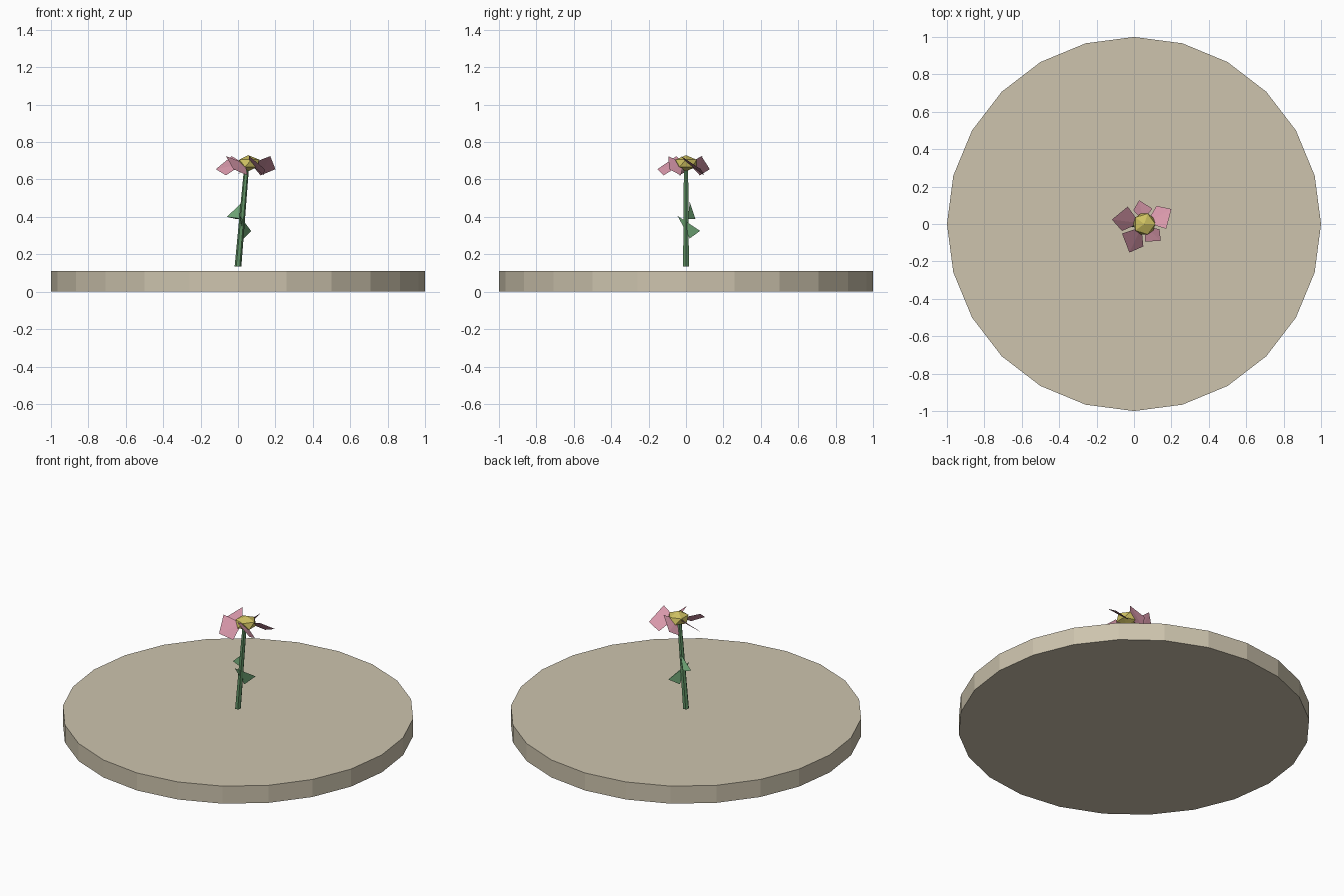
import bpy, bmesh
from math import radians, cos, sin
from mathutils import Vector

if "Cube" in bpy.data.objects:
    bpy.data.objects.remove(bpy.data.objects["Cube"])


def material(name, rgb):
    m = bpy.data.materials.new(name)
    m.use_nodes = True
    m.diffuse_color = (*rgb, 1)
    m.node_tree.nodes["Principled BSDF"].inputs["Base Color"].default_value = (*rgb, 1)
    return m


sand = material("sand", (0.61, 0.55, 0.42))
stem_green = material("stem green", (0.12, 0.29, 0.13))
leaf_green = material("leaf green", (0.17, 0.40, 0.19))
pink = material("petal pink", (0.68, 0.31, 0.40))
yellow = material("pollen yellow", (0.62, 0.53, 0.12))


def finish(bm, name, mat):
    bmesh.ops.recalc_face_normals(bm, faces=bm.faces)
    me = bpy.data.meshes.new(name)
    bm.to_mesh(me)
    bm.free()
    me.materials.append(mat)
    ob = bpy.data.objects.new(name, me)
    bpy.context.collection.objects.link(ob)
    return ob


def solid(name, points, mat):
    """Faceted closed piece wrapped around a few points."""
    bm = bmesh.new()
    for p in points:
        bm.verts.new(p)
    bmesh.ops.convex_hull(bm, input=bm.verts)
    return finish(bm, name, mat)


def prism(name, start, end, r1, r2, sides, mat):
    """Straight-sided piece with level ends, sheared from start to end."""
    points = []
    for centre, r in ((start, r1), (end, r2)):
        for i in range(sides):
            a = radians(360 * i / sides)
            points.append(Vector(centre) + Vector((r * cos(a), r * sin(a), 0)))
    bm = bmesh.new()
    v = [bm.verts.new(p) for p in points]
    bm.faces.new(v[:sides])
    bm.faces.new(v[sides:])
    for i in range(sides):
        j = (i + 1) % sides
        bm.faces.new((v[i], v[j], v[j + sides], v[i + sides]))
    return finish(bm, name, mat)


# Ground disc and leaning stem
prism("ground_disc", (0, 0, 0), (0, 0, 0.11), 1, 1, 24, sand)
prism("stem", (0, 0, 0.135), (0.047, 0, 0.68), 0.018, 0.013, 6, stem_green)

# Two pointed leaves
solid("lower_leaf", [(0.01, -0.045, 0.405), (0.07, 0.075, 0.325),
                     (0.03, 0.02, 0.285), (0.03, 0.005, 0.37)], leaf_green)
solid("upper_leaf", [(0.025, 0.02, 0.48), (-0.06, 0.035, 0.40),
                     (-0.015, 0.05, 0.39), (0.02, 0.01, 0.39)], leaf_green)

# Ring of five twisted petals, each a wedge pointing at the flower heart
heart = Vector((0.05, 0, 0))
wedge = [(6, 0.17, 0.655), (-34, 0.125, 0.725), (32, 0.12, 0.622), (0, 0.02, 0.685)]
for i, size in enumerate((1, 0.76, 1, 1, 0.76)):
    points = []
    for turn, r, z in wedge:
        a = radians(22 + 72 * i + turn)
        points.append(heart + Vector((r * size * cos(a), r * size * sin(a), z)))
    solid("petal_%d" % (i + 1), points, pink)

# Flower heart
bm = bmesh.new()
bmesh.ops.create_icosphere(bm, subdivisions=1, radius=0.066)
bmesh.ops.scale(bm, vec=(1, 1, 0.65), verts=bm.verts)
bmesh.ops.translate(bm, vec=(0.055, 0, 0.687), verts=bm.verts)
finish(bm, "flower_heart", yellow)
